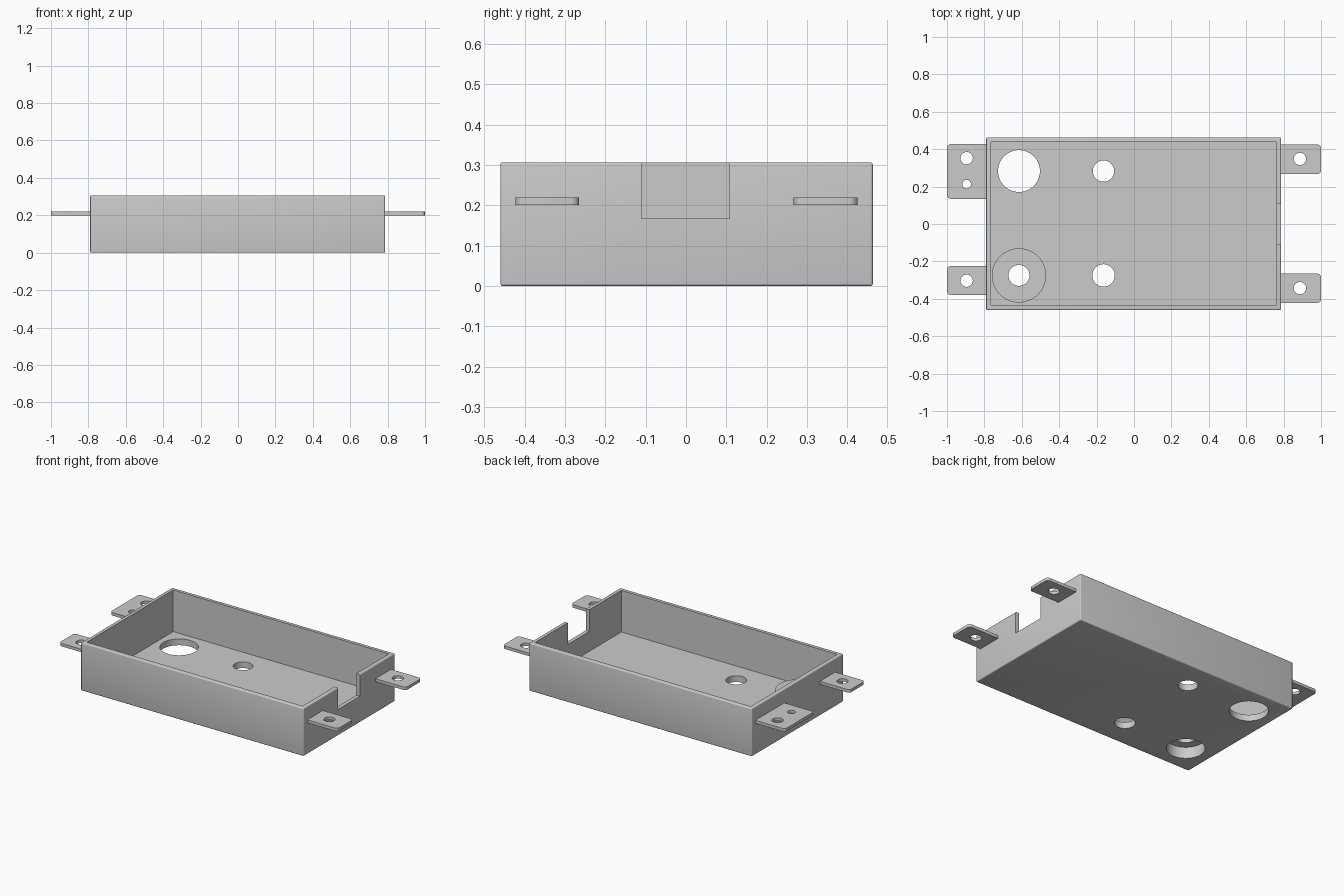
import bpy, bmesh, math
from mathutils import Vector

if "Cube" in bpy.data.objects:
    bpy.data.objects.remove(bpy.data.objects["Cube"])

grey = bpy.data.materials.new("plain_grey")
grey.diffuse_color = (0.6, 0.6, 0.6, 1)
grey.use_nodes = True
grey.node_tree.nodes["Principled BSDF"].inputs["Base Color"].default_value = grey.diffuse_color


def finish(name, bm):
    bmesh.ops.recalc_face_normals(bm, faces=bm.faces)
    me = bpy.data.meshes.new(name)
    bm.to_mesh(me)
    bm.free()
    me.materials.append(grey)
    ob = bpy.data.objects.new(name, me)
    bpy.context.collection.objects.link(ob)
    return ob


def box(name, lo, hi, bevel=0, pick=None):
    bm = bmesh.new()
    bmesh.ops.create_cube(bm, size=1)
    lo, hi = Vector(lo), Vector(hi)
    for v in bm.verts:
        v.co = Vector([lo[i] if v.co[i] < 0 else hi[i] for i in range(3)])
    if bevel:
        edges = [e for e in bm.edges if pick is None or pick(e)]
        bmesh.ops.bevel(bm, geom=edges, offset=bevel, segments=4, profile=0.5, affect='EDGES')
    return finish(name, bm)


def cylinder(name, x, y, r, z0, z1):
    bm = bmesh.new()
    bmesh.ops.create_cone(bm, cap_ends=True, segments=64, radius1=r, radius2=r, depth=z1 - z0)
    bmesh.ops.translate(bm, verts=bm.verts, vec=(x, y, (z0 + z1) / 2))
    return finish(name, bm)


def combine(ob, tool, operation='DIFFERENCE'):
    """Apply a boolean and remove the tool object."""
    mod = ob.modifiers.new("boolean", 'BOOLEAN')
    mod.operation, mod.solver, mod.object = operation, 'EXACT', tool
    bpy.context.view_layer.update()
    dg = bpy.context.evaluated_depsgraph_get()
    me = bpy.data.meshes.new_from_object(ob.evaluated_get(dg))
    ob.modifiers.clear()
    ob.data = me
    bpy.data.objects.remove(tool)


def smooth(ob):
    bpy.ops.object.select_all(action='DESELECT')
    ob.select_set(True)
    bpy.context.view_layer.objects.active = ob
    bpy.ops.object.shade_smooth_by_angle(angle=math.radians(30))


# Open tray with softened outer edges
FLOOR, TOP = 0.04, 0.306
tray = box("tray", (-0.79, -0.46, 0), (0.786, 0.463, TOP), 0.006)
combine(tray, box("cavity", (-0.765, -0.434, FLOOR), (0.761, 0.438, 0.5)))

# Cable notch in the right wall
combine(tray, box("notch", (0.70, -0.11, 0.167), (0.9, 0.108, 0.5)))

# Raised boss, recessed from below
combine(tray, cylinder("boss", -0.615, -0.275, 0.145, 0.02, 0.10), 'UNION')
combine(tray, cylinder("recess", -0.615, -0.275, 0.11, -0.1, 0.072))

# Round holes through the floor
for x, y, r in [(-0.615, 0.283, 0.112), (-0.163, 0.283, 0.057),
                (-0.163, -0.275, 0.06), (-0.615, -0.275, 0.056)]:
    combine(tray, cylinder("hole", x, y, r, -0.1, 0.2))
smooth(tray)

# Mounting tabs: side, y range, holes (x, y, radius)
tabs = [
    ("right_back_tab", 1, 0.267, 0.425, [(0.887, 0.348, 0.033)]),
    ("right_front_tab", 1, -0.422, -0.265, [(0.887, -0.343, 0.033)]),
    ("left_back_tab", -1, 0.135, 0.427, [(-0.895, 0.352, 0.033), (-0.895, 0.213, 0.023)]),
    ("left_front_tab", -1, -0.38, -0.225, [(-0.895, -0.303, 0.033)]),
]
for name, side, y0, y1, holes in tabs:
    x0, x1 = sorted((side * 0.775, side * 1.0))

    def outer_corner(e, side=side):
        a, b = (v.co for v in e.verts)
        return abs(a.z - b.z) > 0.001 and a.x * side > 0.9

    tab = box(name, (x0, y0, 0.2), (x1, y1, 0.219), 0.02, outer_corner)
    for x, y, r in holes:
        combine(tab, cylinder("hole", x, y, r, 0.1, 0.3))
    smooth(tab)
